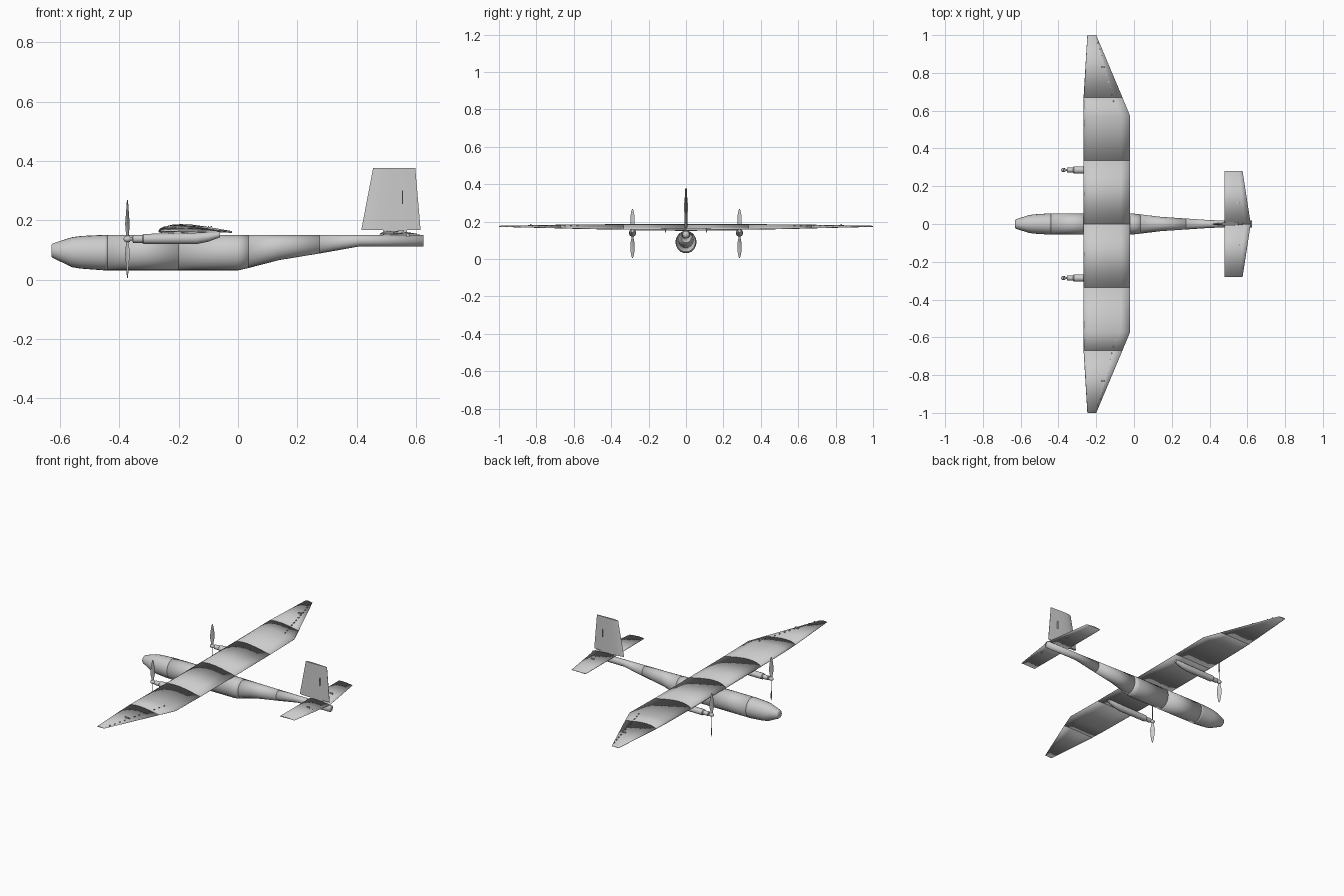
import bpy, bmesh, math
from mathutils import Vector, Matrix

if "Cube" in bpy.data.objects:
    bpy.data.objects.remove(bpy.data.objects["Cube"])

grey = bpy.data.materials.new("light grey")
grey.diffuse_color = (0.6, 0.6, 0.6, 1)
grey.use_nodes = True
grey.node_tree.nodes["Principled BSDF"].inputs["Base Color"].default_value = grey.diffuse_color


def finish(name, bm, angle=None):
    """Turn a bmesh into a smooth shaded object; angle keeps sharper edges hard."""
    bmesh.ops.recalc_face_normals(bm, faces=bm.faces)
    for f in bm.faces:
        f.smooth = True
    if angle:
        for e in bm.edges:
            if len(e.link_faces) == 2 and e.calc_face_angle() > math.radians(angle):
                e.smooth = False
    me = bpy.data.meshes.new(name)
    bm.to_mesh(me)
    bm.free()
    me.materials.append(grey)
    ob = bpy.data.objects.new(name, me)
    bpy.context.collection.objects.link(ob)
    return ob


def loft(name, rings, angle=None):
    """Closed solid through rings with equal point counts."""
    bm = bmesh.new()
    rows = [[bm.verts.new(p) for p in ring] for ring in rings]
    n = len(rows[0])
    for a, b in zip(rows, rows[1:]):
        for i in range(n):
            j = (i + 1) % n
            bm.faces.new((a[i], a[j], b[j], b[i]))
    bm.faces.new(rows[0])
    bm.faces.new(rows[-1])
    return finish(name, bm, angle)


def ellipse(x, y, low, high, half, n=24):
    mid, h = (low + high) / 2, (high - low) / 2
    return [(x, y + half * math.cos(2 * math.pi * i / n),
             mid + h * math.sin(2 * math.pi * i / n)) for i in range(n)]


def box(name, centre, size):
    bm = bmesh.new()
    bmesh.ops.create_cube(bm, size=1, matrix=Matrix.Translation(centre) @ Matrix.Diagonal((*size, 1)))
    return finish(name, bm, 30)


# Fuselage, in sections: x, bottom, top, half width
sections = {
    "nose": [(-.63, .078, .117, .02), (-.625, .073, .122, .025), (-.56, .042, .143, .046),
             (-.53, .037, .147, .051), (-.45, .031, .151, .056), (-.44, .031, .151, .056)],
    "front_fuselage": [(-.44, .031, .151, .056), (-.2, .031, .151, .056)],
    "middle_fuselage": [(-.2, .031, .151, .056), (0, .031, .151, .055), (.035, .039, .151, .051)],
    "rear_fuselage": [(.035, .039, .151, .051), (.14, .066, .151, .038), (.275, .088, .151, .029)],
    "tail_boom": [(.275, .088, .151, .029), (.41, .112, .151, .02), (.625, .112, .151, .018)],
}
for name, rows in sections.items():
    loft(name, [ellipse(x, 0, lo, hi, w) for x, lo, hi, w in rows])

# Aerofoil outline: chord fraction, height fraction of the thickness
foil = [(0, .15), (.02, .42), (.08, .72), (.18, .93), (.3, 1), (.45, .95), (.62, .75),
        (.8, .46), (1, .1), (1, .05), (.75, .12), (.45, .08), (.2, 0), (.06, .02), (.02, .07)]


def wing_ring(y, front, back, base, thick):
    return [(front + (back - front) * u, y, base + thick * v) for u, v in foil]


# Wing panels per side: y, leading edge, trailing edge, base height, thickness
stations = [(0, -.268, -.02, .156, .031), (.335, -.268, -.02, .157, .030),
            (.57, -.268, -.02, .161, .024), (.67, -.267, -.061, .164, .020),
            (1, -.247, -.2, .172, .006)]
for side, label in ((1, "right"), (-1, "left")):
    rings = [wing_ring(side * s[0], *s[1:]) for s in stations]
    loft(f"{label}_inner_wing", rings[:2])
    loft(f"{label}_middle_wing", rings[1:4])
    loft(f"{label}_outer_wing", rings[3:])

    # Control horn and aileron hinges
    box(f"{label}_aileron_horn", (-.165, side * .83, .184), (.022, .006, .008))
    for i in range(12):
        t = i / 11
        box(f"{label}_aileron_hinge_{i + 1}", (-.09 - .1 * t, side * (.58 + .38 * t), .1795 - .0025 * t),
            (.004, .009, .004))

    # Tailplane half
    tail = [(0, .478, .618, .151, .013), (.28, .478, .575, .153, .007)]
    loft(f"{label}_tailplane", [wing_ring(side * s[0], *s[1:]) for s in tail])
    box(f"{label}_elevator_horn", (.55, side * .11, .162), (.02, .005, .01))
    box(f"{label}_elevator_horn_below", (.573, side * .11, .15), (.01, .005, .014))

    # Motor nacelle under the wing, with the motor in front
    y = side * .286
    loft(f"{label}_nacelle", [ellipse(x, y, lo, hi, w, 20) for x, lo, hi, w in (
        (-.322, .123, .151, .016), (-.318, .12, .154, .019), (-.14, .12, .158, .019),
        (-.1, .128, .16, .017), (-.06, .143, .161, .008))], 35)
    loft(f"{label}_motor", [ellipse(x, y, .137 - r, .137 + r, r, 20) for x, r in (
        (-.356, .009), (-.354, .013), (-.318, .013))], 35)
    loft(f"{label}_spinner", [ellipse(x, y, .137 - r, .137 + r, r, 16) for x, r in (
        (-.386, .003), (-.383, .008), (-.376, .011), (-.366, .011), (-.362, .005), (-.35, .005))], 60)

    # Two propeller blades: radius, half width, twist in degrees
    for up, word in ((1, "upper"), (-1, "lower")):
        rings = []
        for r, w, twist in ((.004, .005, 55), (.025, .008, 45), (.05, .0135, 35),
                            (.085, .0125, 24), (.115, .008, 17), (.132, .002, 14)):
            a = math.radians(twist) * up
            ring = []
            for i in range(10):
                c = w * math.cos(i * math.pi / 5)
                d = .0018 * math.sin(i * math.pi / 5)
                ring.append((-.373 + c * math.sin(a) + d * math.cos(a),
                             y + c * math.cos(a) - d * math.sin(a), .137 + up * r))
            rings.append(ring)
        loft(f"{label}_{word}_blade", rings, 50)


# Fin: front, back, height, half thickness
def fin_ring(front, back, z, half):
    side = [(0, 0), (.06, .6), (.25, 1), (.55, .8), (1, .12)]
    pts = side + [(u, -v) for u, v in side[:0:-1]]
    return [(front + (back - front) * u, half * v, z) for u, v in pts]


loft("fin", [fin_ring(.416, .616, .168, .009), fin_ring(.456, .598, .377, .006)], 40)
box("fin_mount", (.53, 0, .16), (.08, .008, .02))
for s, label in ((1, "right"), (-1, "left")):
    box(f"{label}_rudder_horn", (.555, s * .008, .278), (.003, .006, .045))
